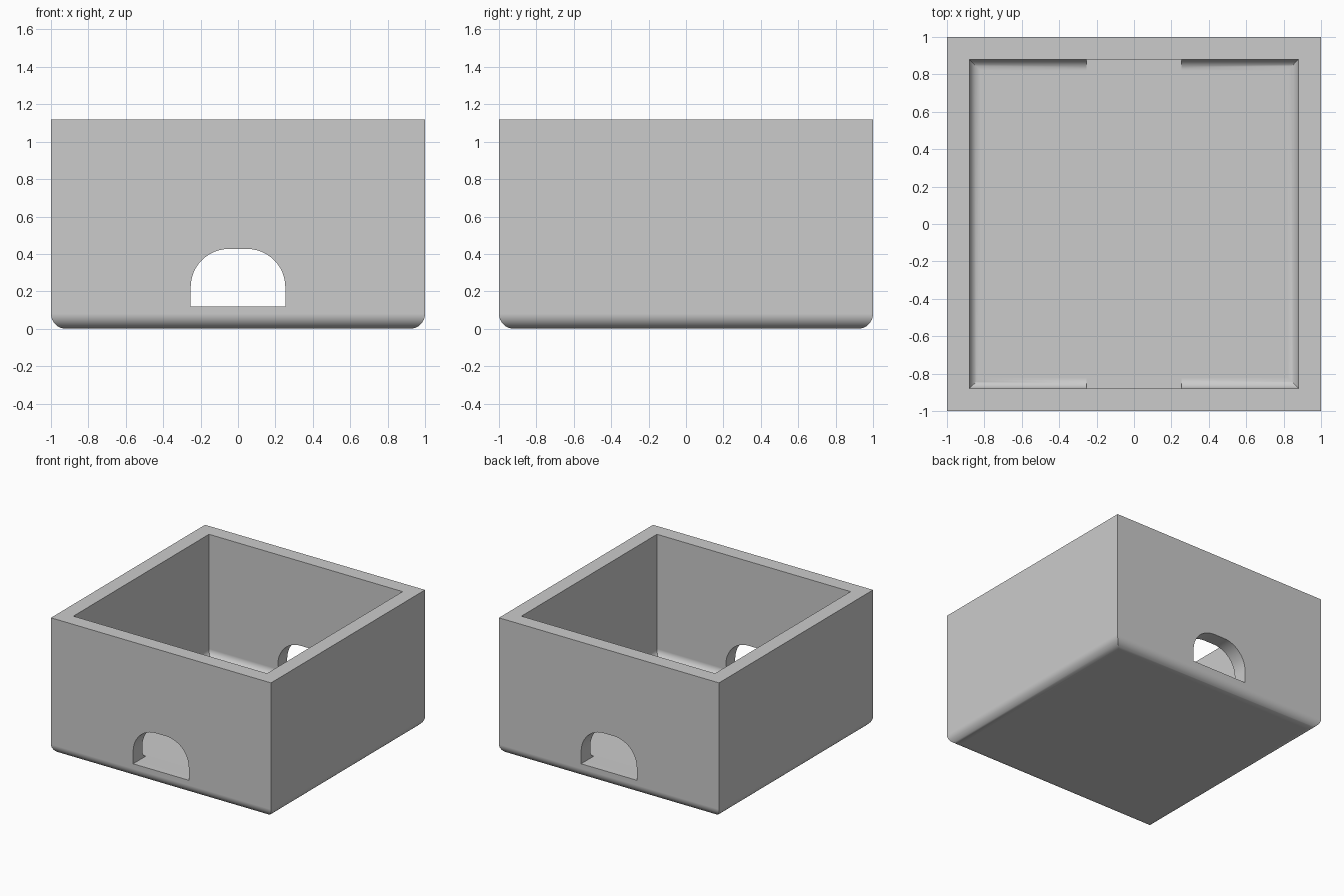
import bpy, bmesh, math

if "Cube" in bpy.data.objects:
    bpy.data.objects.remove(bpy.data.objects["Cube"])

HEIGHT = 1.12
WALL = 0.12
OUTER_R = 0.08
INNER_R = 0.06
STEPS = 8

grey = bpy.data.materials.new("light grey")
grey.diffuse_color = (0.6, 0.6, 0.6, 1)
grey.use_nodes = True
grey.node_tree.nodes["Principled BSDF"].inputs["Base Color"].default_value = grey.diffuse_color


def make_object(name, bm):
    bmesh.ops.recalc_face_normals(bm, faces=bm.faces[:])
    mesh = bpy.data.meshes.new(name)
    bm.to_mesh(mesh)
    bm.free()
    mesh.materials.append(grey)
    obj = bpy.data.objects.new(name, mesh)
    bpy.context.collection.objects.link(obj)
    return obj


def fillet(half, floor, radius):
    """Square half-widths and heights from the floor up to the wall."""
    angles = [math.pi / 2 * i / STEPS for i in range(STEPS + 1)]
    return [(half - radius + radius * math.sin(a),
             floor + radius - radius * math.cos(a)) for a in angles]


# Open box: square rings up the outside, over the rim, and down the inside
outside = fillet(1.0, 0.0, OUTER_R) + [(1.0, HEIGHT)]
inside = fillet(1.0 - WALL, WALL, INNER_R) + [(1.0 - WALL, HEIGHT)]
bm = bmesh.new()
rings = [[bm.verts.new((sx * h, sy * h, z))
          for sx, sy in ((-1, -1), (1, -1), (1, 1), (-1, 1))]
         for h, z in outside + inside[::-1]]
for a, b in zip(rings, rings[1:]):
    for i in range(4):
        j = (i + 1) % 4
        bm.faces.new((a[i], a[j], b[j], b[i]))
bm.faces.new(rings[0])
bm.faces.new(rings[-1])
box = make_object("box", bm)

# Doorway cutter: round-topped profile through the front and back walls
half_w, base, top, r = 0.253, WALL + 0.0001, 0.427, 0.205
arc = [math.pi / 2 * i / 12 for i in range(13)]
right = [(half_w - r + r * math.cos(a), top - r + r * math.sin(a)) for a in arc]
profile = [(half_w, base)] + right + [(-x, z) for x, z in right[::-1]] + [(-half_w, base)]
bm = bmesh.new()
face = bm.faces.new([bm.verts.new((x, -1.2, z)) for x, z in profile])
ext = bmesh.ops.extrude_face_region(bm, geom=[face])
bmesh.ops.translate(bm, vec=(0, 2.4, 0),
                    verts=[v for v in ext["geom"] if isinstance(v, bmesh.types.BMVert)])
cutter = make_object("doorway_cutter", bm)
cutter.hide_render = True

# Cut the doorways, then smooth the fillets and keep corners crisp
bpy.context.view_layer.objects.active = box
box.select_set(True)
cut = box.modifiers.new("doorways", 'BOOLEAN')
cut.operation = 'DIFFERENCE'
cut.solver = 'EXACT'
cut.object = cutter
bpy.ops.object.modifier_apply(modifier=cut.name)
bpy.data.objects.remove(cutter)
bpy.ops.object.shade_smooth_by_angle(angle=math.radians(30))
weighted = box.modifiers.new("weighted normals", 'WEIGHTED_NORMAL')
weighted.keep_sharp = True
